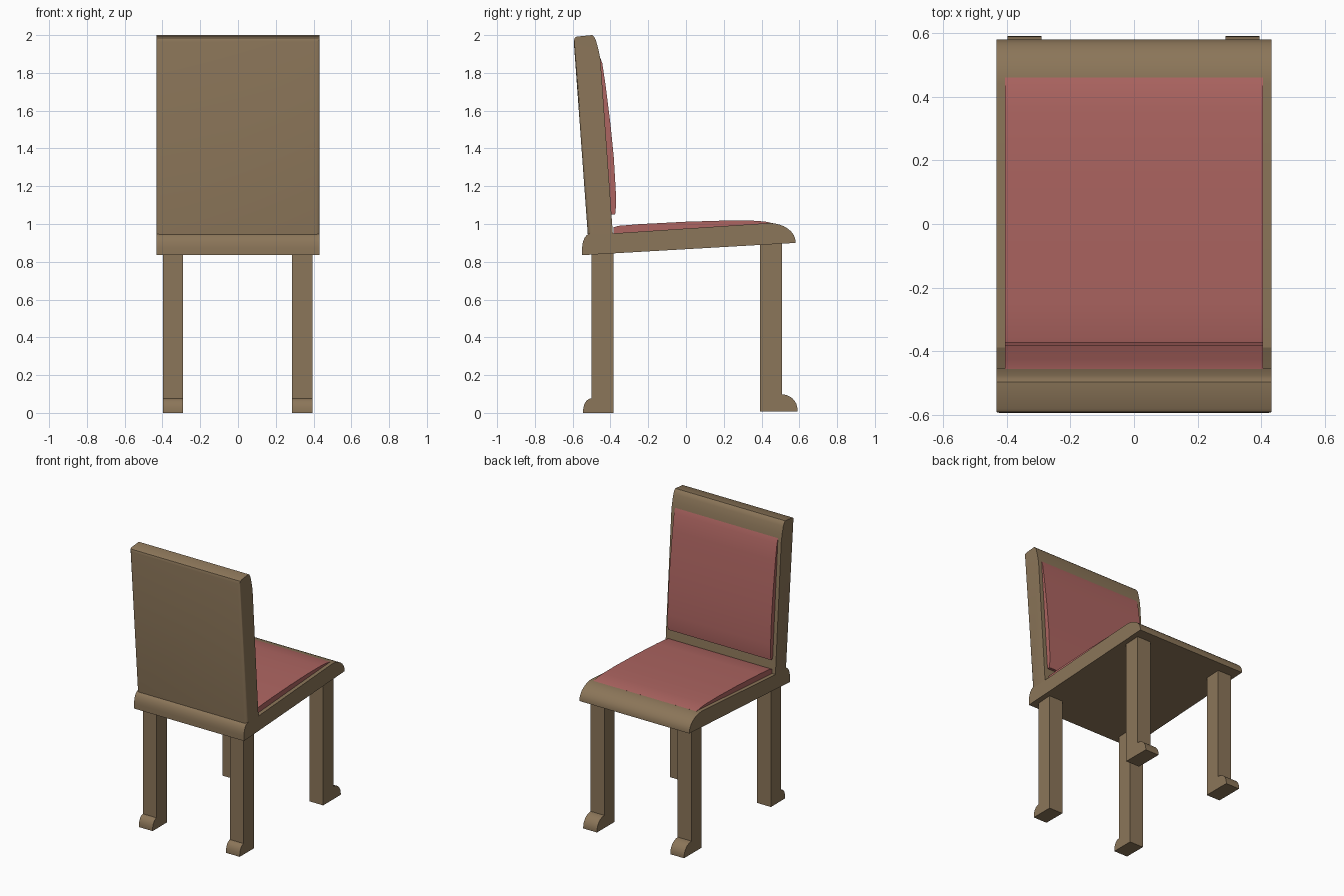
import bpy, bmesh, math

if "Cube" in bpy.data.objects:
    bpy.data.objects.remove(bpy.data.objects["Cube"])


def material(name, color):
    m = bpy.data.materials.new(name)
    m.diffuse_color = (*color, 1)
    m.use_nodes = True
    m.node_tree.nodes["Principled BSDF"].inputs["Base Color"].default_value = m.diffuse_color
    return m


wood = material("wood", (0.26, 0.18, 0.10))
fabric = material("fabric", (0.42, 0.13, 0.12))


def arc(cy, cz, ry, rz, a0, a1, n=8):
    """Elliptical arc points in the side (y, z) plane."""
    angles = [math.radians(a0 + (a1 - a0) * i / n) for i in range(n + 1)]
    return [(cy + ry * math.cos(a), cz + rz * math.sin(a)) for a in angles]


def extrude(name, profile, x0, x1, mat, bevel_edges=(), bevel=0.02):
    """Extrude a side profile from x0 to x1, optionally rounding some side edges."""
    bm = bmesh.new()
    a = [bm.verts.new((x0, y, z)) for y, z in profile]
    b = [bm.verts.new((x1, y, z)) for y, z in profile]
    n = len(profile)
    bm.faces.new(a)
    bm.faces.new(b[::-1])
    for i in range(n):
        j = (i + 1) % n
        bm.faces.new((a[j], a[i], b[i], b[j]))
    bmesh.ops.recalc_face_normals(bm, faces=bm.faces)
    edges = [bm.edges.get((s[i], s[(i + 1) % n])) for s in (a, b) for i in bevel_edges]
    if edges:
        bmesh.ops.bevel(bm, geom=edges, offset=bevel, segments=4, profile=0.5, affect='EDGES')
    me = bpy.data.meshes.new(name)
    bm.to_mesh(me)
    bm.free()
    me.materials.append(mat)
    ob = bpy.data.objects.new(name, me)
    bpy.context.collection.objects.link(ob)
    bpy.ops.object.select_all(action='DESELECT')
    ob.select_set(True)
    bpy.context.view_layer.objects.active = ob
    bpy.ops.object.shade_smooth_by_angle(angle=math.radians(35))
    return ob


# Seat board with rounded front and rear edges
seat = [(-0.55, 0.835), (0.58, 0.90)]
seat += arc(0.44, 0.905, 0.14, 0.10, 0, 90)
seat += [(-0.39, 0.95)]
seat += arc(-0.505, 0.87, 0.045, 0.08, 90, 180, 6)
extrude("seat", seat, -0.432, 0.432, wood)

# Leaning backrest with a rounded top and softened rear side edges
back = [(-0.52, 0.945), (-0.387, 0.945), (-0.453, 1.87), (-0.464, 1.925),
        (-0.476, 1.97), (-0.486, 1.99), (-0.497, 2.0), (-0.58, 1.992),
        (-0.59, 1.985), (-0.594, 1.965)]
extrude("backrest", back, -0.432, 0.432, wood, bevel_edges=(9,))

# Upholstery
seat_pad = [(-0.385, 0.945), (-0.385, 0.982), (-0.36, 0.99), (-0.25, 0.999),
            (0.0, 1.012), (0.2, 1.018), (0.35, 1.018), (0.42, 1.013),
            (0.46, 1.004), (0.44, 0.99)]
extrude("seat_cushion", seat_pad, -0.405, 0.405, fabric)
back_pad = [(-0.41, 1.05), (-0.375, 1.05), (-0.371, 1.09), (-0.371, 1.16),
            (-0.382, 1.35), (-0.40, 1.53), (-0.425, 1.73), (-0.443, 1.85),
            (-0.456, 1.885), (-0.47, 1.88)]
extrude("back_cushion", back_pad, -0.405, 0.405, fabric)

# Legs with small rounded feet
rear = [(-0.545, 0.0), (-0.385, 0.0), (-0.385, 0.86), (-0.50, 0.86)]
rear += arc(-0.50, 0.01, 0.045, 0.067, 90, 180, 6)
front = [(0.392, 0.008), (0.59, 0.008)]
front += arc(0.507, 0.018, 0.083, 0.08, 0, 90)
front += [(0.507, 0.91), (0.392, 0.91)]
for side, x0, x1 in (("left", -0.398, -0.29), ("right", 0.287, 0.395)):
    extrude("rear_leg_" + side, rear, x0, x1, wood)
    extrude("front_leg_" + side, front, x0, x1, wood)
